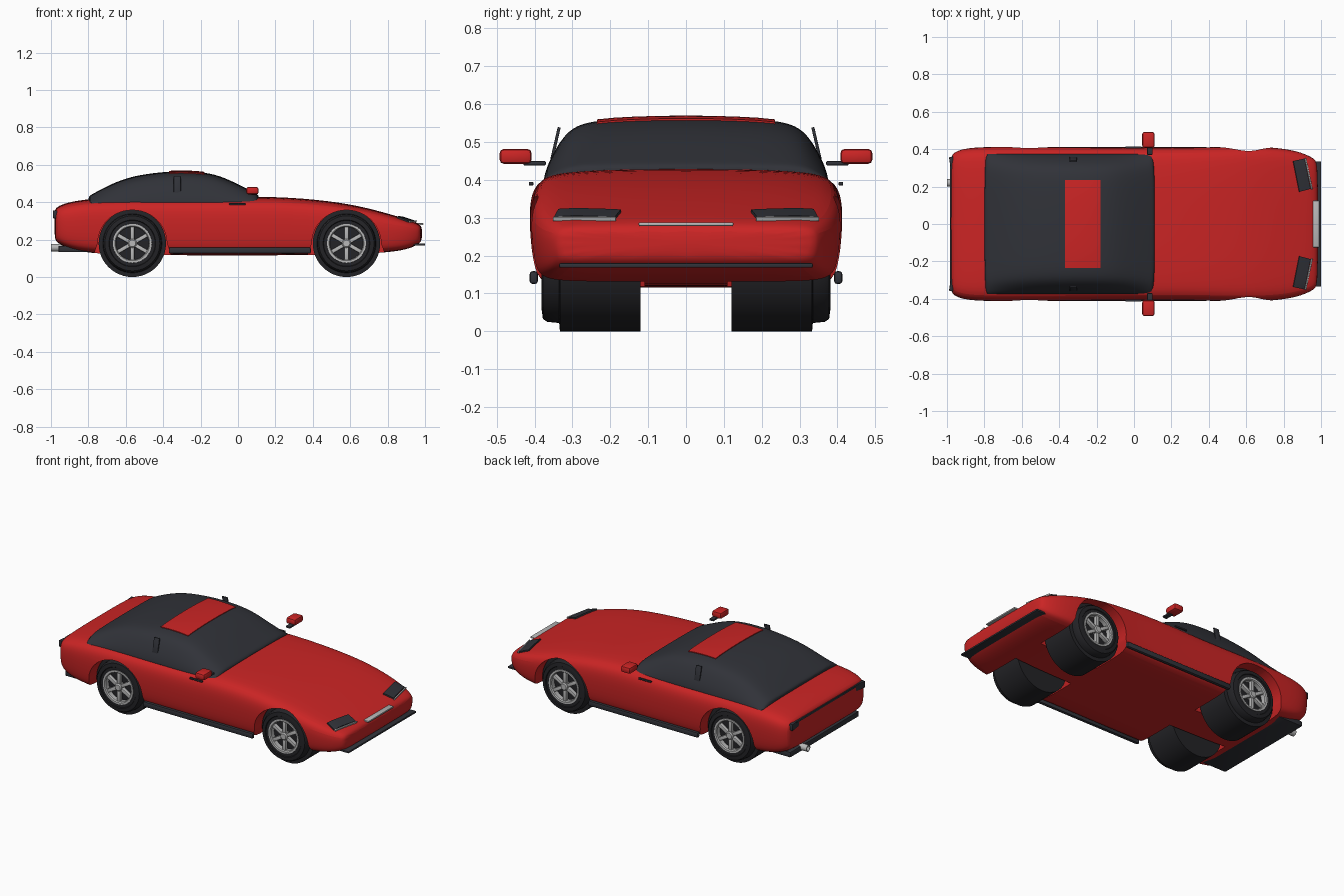
import bpy, bmesh, math
from mathutils import Matrix, Vector, Euler

cube = bpy.data.objects.get("Cube")
if cube:
    bpy.data.objects.remove(cube, do_unlink=True)


def material(name, rgb, rough=0.5):
    m = bpy.data.materials.new(name)
    m.use_nodes = True
    m.diffuse_color = (*rgb, 1)
    bsdf = m.node_tree.nodes["Principled BSDF"]
    bsdf.inputs["Base Color"].default_value = (*rgb, 1)
    bsdf.inputs["Roughness"].default_value = rough
    return m


RED = material("red paint", (0.6, 0.018, 0.018))
DARK = material("dark glass and trim", (0.03, 0.032, 0.04))
RUBBER = material("black rubber", (0.017, 0.017, 0.02))
SILVER = material("silver metal", (0.48, 0.48, 0.48))


def finish(name, bm, mat, angle=35):
    bmesh.ops.recalc_face_normals(bm, faces=bm.faces)
    mesh = bpy.data.meshes.new(name)
    bm.to_mesh(mesh)
    bm.free()
    mesh.materials.append(mat)
    ob = bpy.data.objects.new(name, mesh)
    bpy.context.collection.objects.link(ob)
    smooth(ob, angle)
    return ob


def activate(ob):
    bpy.ops.object.select_all(action="DESELECT")
    ob.select_set(True)
    bpy.context.view_layer.objects.active = ob


def smooth(ob, angle=35):
    activate(ob)
    bpy.ops.object.shade_smooth_by_angle(angle=math.radians(angle))


def modify(ob, kind, **settings):
    mod = ob.modifiers.new(kind.title(), kind)
    for key, value in settings.items():
        setattr(mod, key, value)
    activate(ob)
    bpy.ops.object.modifier_apply(modifier=mod.name)


def box(name, center, size, mat, rot=(0, 0, 0), bevel=0.004):
    bm = bmesh.new()
    bmesh.ops.create_cube(bm, size=1)
    bmesh.ops.scale(bm, vec=size, verts=bm.verts)
    if bevel:
        bmesh.ops.bevel(bm, geom=bm.edges[:], offset=bevel, segments=2, affect="EDGES", profile=0.5)
    turn = Euler([math.radians(a) for a in rot]).to_matrix().to_4x4()
    bmesh.ops.transform(bm, matrix=Matrix.Translation(center) @ turn, verts=bm.verts)
    return finish(name, bm, mat)


def loft(name, half, stations, mat):
    """Skin mirrored half sections (width, height fractions) along x."""
    section = half + [(-y, z) for y, z in reversed(half) if y > 0]
    bm = bmesh.new()
    rings = [[bm.verts.new((x, y * w, lo + z * (hi - lo))) for y, z in section]
             for x, w, lo, hi in stations]
    n = len(section)
    for a, b in zip(rings, rings[1:]):
        for i in range(n):
            bm.faces.new((a[i], a[(i + 1) % n], b[(i + 1) % n], b[i]))
    bm.faces.new(rings[0])
    bm.faces.new(rings[-1])
    ob = finish(name, bm, mat)
    modify(ob, "SUBSURF", levels=2)
    return ob


def plate(name, corners, target, offset, mat):
    """Thin panel draped from above on a surface."""
    bm = bmesh.new()
    bm.faces.new([bm.verts.new((x, y, 0.8)) for x, y in corners])
    bmesh.ops.subdivide_edges(bm, edges=bm.edges[:], cuts=9, use_grid_fill=True)
    ob = finish(name, bm, mat)
    if ob.data.polygons[0].normal.z < 0:
        ob.data.flip_normals()
    modify(ob, "SHRINKWRAP", target=target, wrap_method="PROJECT", use_project_z=True,
           use_negative_direction=True, use_positive_direction=False, offset=offset)
    modify(ob, "SOLIDIFY", thickness=0.009, offset=-1)
    smooth(ob)


def lathe(name, profile, origin, side, mat, steps=48):
    """Spin a (radius, y) profile around a sideways axis."""
    bm = bmesh.new()
    verts = [bm.verts.new((r, y * side, 0)) for r, y in profile]
    edges = [bm.edges.new(pair) for pair in zip(verts, verts[1:])]
    bmesh.ops.spin(bm, geom=verts + edges, cent=(0, 0, 0), axis=(0, 1, 0),
                   angle=math.tau, steps=steps)
    bmesh.ops.remove_doubles(bm, verts=bm.verts, dist=0.0002)
    bmesh.ops.translate(bm, vec=origin, verts=bm.verts)
    return finish(name, bm, mat)


# Body shell: x, half width, bottom, top
body = loft("body", [(0, 1), (.45, .998), (.8, .975), (.95, .925), (1.01, .77), (1.008, .45),
                     (.985, .14), (.92, 0), (.5, 0), (0, 0)],
            [(-.982, .35, .21, .355), (-.97, .375, .185, .375), (-.92, .40, .155, .397),
             (-.8, .41, .125, .42), (-.55, .41, .12, .425), (-.2, .405, .115, .422),
             (.1, .405, .115, .432), (.35, .405, .118, .422), (.6, .413, .12, .392),
             (.78, .405, .13, .346), (.9, .38, .145, .31), (.968, .345, .175, .287),
             (.985, .32, .2, .265)], RED)

# Glass canopy
canopy_line = [(-.8, .432), (-.785, .44), (-.7, .488), (-.6, .53), (-.5, .552), (-.35, .569),
               (-.2, .565), (-.1, .545), (0, .498), (.095, .448), (.113, .438)]
canopy = loft("canopy", [(0, 1), (.5, .97), (.71, .92), (.83, .8), (.92, .52), (.98, .26),
                         (1.005, .05), (1, 0), (.5, 0), (0, 0)],
              [(x, .375, .39, top) for x, top in canopy_line], DARK)
smooth(canopy)
plate("sunroof", [(-.37, -.235), (-.18, -.235), (-.18, .235), (-.37, .235)], canopy, 0.005, RED)

AXLES = {"rear": -.565, "front": .58}
WHEEL_Z = .18

# Wheel arches cut into the shell
for place, ax in AXLES.items():
    for side in (-1, 1):
        bm = bmesh.new()
        outline = [(.22, -.1)]
        outline += [(.185 * math.cos(math.pi * i / 24), .178 * math.sin(math.pi * i / 24))
                    for i in range(25)] + [(-.22, -.1)]
        face = bm.faces.new([bm.verts.new((ax + x, .11 * side, WHEEL_Z + z)) for x, z in outline])
        ext = bmesh.ops.extrude_face_region(bm, geom=[face])
        bmesh.ops.translate(bm, vec=(0, .5 * side, 0),
                            verts=[v for v in ext["geom"] if isinstance(v, bmesh.types.BMVert)])
        cutter = finish("arch_cutter", bm, RED)
        modify(body, "BOOLEAN", object=cutter, operation="DIFFERENCE", solver="EXACT")
        bpy.data.objects.remove(cutter, do_unlink=True)
smooth(body, 40)

# Wheels
TYRE = [(0, .12), (.18, .12), (.18, .333), (.158, .335), (.155, .366), (.147, .378),
        (.125, .381), (.122, .376), (.104, .376), (.1, .345), (0, .345)]
RIM = [(.098, .345), (.088, .345), (.088, .374), (.093, .38), (.104, .38), (.105, .37)]
HUB = [(.024, .345), (.024, .376), (.018, .382), (0, .382)]
for place, ax in AXLES.items():
    for side, word in ((1, "left"), (-1, "right")):
        tag = f"{place}_{word}"
        origin = Vector((ax, 0, WHEEL_Z))
        lathe(f"{tag}_tyre", TYRE, origin, side, RUBBER)
        lathe(f"{tag}_rim", RIM, origin, side, SILVER)
        lathe(f"{tag}_hub", HUB, origin, side, SILVER, 24)
        for k in range(6):
            a = k * 60 + 30
            r = math.radians(a)
            spot = origin + Vector((.055 * math.cos(r), .362 * side, .055 * math.sin(r)))
            box(f"{tag}_spoke_{k + 1}", spot, (.078, .024, .021), SILVER, (0, -a, 0), .003)

# Paired side parts
for side, word in ((1, "left"), (-1, "right")):
    box(f"{word}_sill", (.01, .402 * side, .142), (.76, .022, .034), DARK, bevel=.008)
    box(f"{word}_mirror", (.077, .45 * side, .462), (.066, .085, .04), RED, bevel=.012)
    box(f"{word}_mirror_stalk", (.085, .4 * side, .444), (.03, .06, .012), DARK)
    box(f"{word}_door_handle", (-.003, .409 * side, .39), (.088, .012, .01), DARK, bevel=.003)
    box(f"{word}_window_fin", (-.325, .345 * side, .495), (.038, .008, .09), DARK,
        (13 * side, 0, 0), .002)
    plate(f"{word}_headlight", [(.852, .337 * side), (.912, .35 * side),
                                (.945, .188 * side), (.885, .172 * side)], body, .009, DARK)
    box(f"{word}_headlight_trim", (.934, .268 * side, .297), (.008, .17, .011), SILVER,
        (0, 15, 12 * side), .002)
    box(f"{word}_tail_light", (-.968, .285 * side, .335), (.022, .15, .042), DARK,
        (0, 0, 8 * side))

# Nose and tail trim
box("nose_strip", (.973, 0, .283), (.035, .25, .01), SILVER, bevel=.003)
box("front_lip", (.945, 0, .174), (.11, .67, .012), DARK, bevel=.004)
box("tail_strip", (-.977, 0, .35), (.014, .62, .014), DARK)
box("rear_bumper", (-.875, 0, .15), (.17, .68, .034), DARK, bevel=.006)
lathe("exhaust_pipe", [(0, -.04), (.02, -.04), (.02, .04), (.015, .04), (.015, .02), (0, .02)],
      (0, 0, 0), 1, SILVER, 24)
pipe = bpy.data.objects["exhaust_pipe"]
pipe.data.transform(Matrix.Translation((-.96, .22, .157)) @ Matrix.Rotation(math.pi / 2, 4, "Z"))
